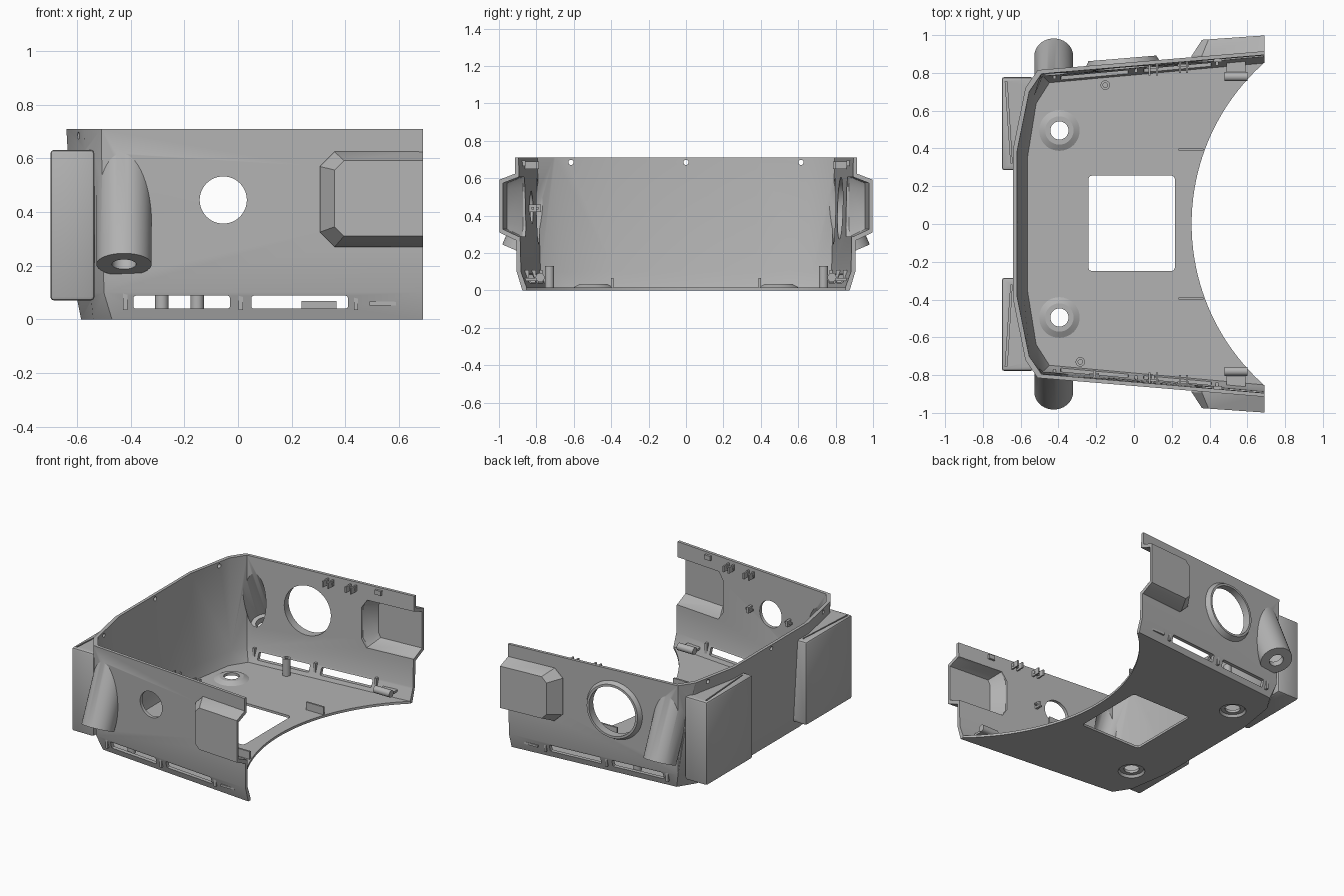
import bpy, bmesh
from math import pi
from mathutils import Vector

if "Cube" in bpy.data.objects:
    bpy.data.objects.remove(bpy.data.objects["Cube"], do_unlink=True)

grey = bpy.data.materials.new("plain grey")
grey.use_nodes = True
grey.diffuse_color = (0.45, 0.45, 0.45, 1)
grey.node_tree.nodes["Principled BSDF"].inputs["Base Color"].default_value = grey.diffuse_color


def make(name, bm):
    bmesh.ops.recalc_face_normals(bm, faces=bm.faces[:])
    mesh = bpy.data.meshes.new(name)
    bm.to_mesh(mesh)
    bm.free()
    mesh.materials.append(grey)
    ob = bpy.data.objects.new(name, mesh)
    bpy.context.scene.collection.objects.link(ob)
    return ob


def loft(name, rings, bevel=0):
    """Solid through a stack of equal-length point rings."""
    bm = bmesh.new()
    loops = [[bm.verts.new(p) for p in r] for r in rings]
    n = len(loops[0])
    for a, b in zip(loops, loops[1:]):
        for i in range(n):
            j = (i + 1) % n
            bm.faces.new((a[i], a[j], b[j], b[i]))
    bm.faces.new(loops[0])
    bm.faces.new(loops[-1])
    if bevel:
        bmesh.ops.bevel(bm, geom=bm.edges[:], offset=bevel, segments=2,
                        profile=0.5, affect='EDGES')
    return make(name, bm)


def box(name, x, y, z, bevel=0):
    y = sorted(y)
    ring = [(x[0], y[0]), (x[1], y[0]), (x[1], y[1]), (x[0], y[1])]
    return loft(name, [[(a, b, h) for a, b in ring] for h in z], bevel)


def rod(name, start, end, r0, r1=None, sides=48):
    start, end = Vector(start), Vector(end)
    d = end - start
    bm = bmesh.new()
    bmesh.ops.create_cone(bm, cap_ends=True, segments=sides, radius1=r0,
                          radius2=r0 if r1 is None else r1, depth=d.length)
    bm.transform(d.to_track_quat('Z', 'Y').to_matrix().to_4x4())
    bmesh.ops.translate(bm, verts=bm.verts[:], vec=(start + end) / 2)
    return make(name, bm)


def boolean(target, tool, op):
    tool.hide_render = True
    mod = target.modifiers.new(op.lower(), 'BOOLEAN')
    mod.operation, mod.solver, mod.object = op, 'EXACT', tool
    bpy.context.view_layer.objects.active = target
    bpy.ops.object.modifier_apply(modifier=mod.name)
    bpy.data.objects.remove(tool, do_unlink=True)


def outline(z, pts, t=0, right=0.69):
    half = [(x + t, y - t, z) for x, y in pts]
    x, y, _ = half[-1]
    half[-1] = (right, y + (right - 0.69) * 0.085, z)
    return half + [(a, -b, c) for a, b, c in reversed(half)]


def bulge(name, s, inset=0, right=0.69):
    """Faceted side bulge, tapering outward."""
    def ring(y, x0, x1, z0, z1, cut, tilt=0):
        x0, z0, z1 = x0 + inset, z0 + inset, z1 - inset
        p = [(x0, z0 + cut), (x1, z0), (right, z0), (right, z1), (x1, z1), (x0, z1 - cut)]
        return [(x, s * (y - inset + tilt * (x - x0)), z) for x, z in p]
    return loft(name, [ring(0.83, .305, .36, .27, .625, .055),
                       ring(0.89, .305, .36, .27, .625, .055, .06),
                       ring(0.975, .36, .395, .31, .592, .035, .07)])


def wall(x):
    return 0.837 + 0.083 * x


# Shell sections: bottom, chamfer line, rim
low = [(-.585, .38), (-.54, .66), (-.47, .77), (.69, .875)]
mid = [(-.605, .40), (-.55, .70), (-.50, .80), (.69, .905)]
top = [(-.64, .40), (-.575, .72), (-.51, .815), (.69, .915)]
shell = loft("shell", [outline(0, low), outline(.1, mid), outline(.71, top)])

# Outer additions
axis = Vector((0, 0.4, 0.917))
for s in (1, -1):
    side = "left" if s < 0 else "right"
    boolean(shell, bulge("side_bulge", s), 'UNION')
    base, up = Vector((-.425, s * .888, .205)), Vector((0, -s * axis.y, axis.z))
    boolean(shell, rod("vent", base, base + up * .56, .103), 'UNION')
    pad = box("rear_pad", (-.70, -.535), (s * .285, s * .778), (.07, .632), .014)
    boolean(shell, pad, 'UNION')
normal = Vector((-.083, 1, 0)).normalized()
ring = Vector((-.058, .832, .44))
boolean(shell, rod("port_collar", ring, ring + normal * .045, .205, .18, 64), 'UNION')

# Cavity
cavity = loft("cavity", [outline(.016, low, .022, .85), outline(.1, mid, .022, .85),
                         outline(.71, top, .02, .85), outline(.95, top, .02, .85)])
boolean(shell, cavity, 'DIFFERENCE')
for s in (1, -1):
    boolean(shell, bulge("bulge_hollow", s, .018, .8), 'DIFFERENCE')
    base, up = Vector((-.425, s * .888, .205)), Vector((0, -s * axis.y, axis.z))
    boolean(shell, rod("vent_hollow", base + up * .04, base + up * .42, .075), 'DIFFERENCE')
    boolean(shell, rod("vent_hole", base - up * .02, base + up * .1, .045), 'DIFFERENCE')
    # Tapered groove in the top of each rear pad
    tri = [(-.682, .755), (-.672, .755), (-.645, .32), (-.652, .32)]
    boolean(shell, loft("pad_groove", [[(x, s * y, z) for x, y in tri] for z in (.6, .7)]),
            'DIFFERENCE')
    # Low wall slots
    for x0, x1 in ((-.39, -.03), (.05, .41)):
        boolean(shell, box("slot", (x0, x1), (s * .7, s * 1), (.04, .088), .008), 'DIFFERENCE')

# Side ports, floor window, curved open edge
boolean(shell, rod("small_port", (-.055, -.7, .445), (-.055, -1, .445), .088), 'DIFFERENCE')
boolean(shell, rod("large_port", ring - normal * .1, ring + normal * .1, .165, sides=64),
        'DIFFERENCE')
boolean(shell, box("window", (-.242, .217), (-.25, .257), (-.1, .1), .02), 'DIFFERENCE')
boolean(shell, rod("open_edge", (1.445, 0, -.1), (1.445, 0, .03), 1.14, sides=160), 'DIFFERENCE')

# Floor rings and rim holes
for s in (1, -1):
    c = (-.395, s * .495)
    boolean(shell, rod("floor_ring", (*c, .008), (*c, .034), .122, .075), 'UNION')
    boolean(shell, rod("ring_recess", (*c, -.01), (*c, .016), .09, .075), 'DIFFERENCE')
    boolean(shell, rod("ring_hole", (*c, -.1), (*c, .1), .048), 'DIFFERENCE')
for y in (-.615, 0, .615):
    boolean(shell, rod("rim_hole", (-.75, y, .685), (-.5, y, .685), .014, sides=16), 'DIFFERENCE')

parts = [shell]

# Screw posts
for x, y in ((-.152, .735), (-.284, -.73)):
    post = rod("screw_post", (x, y, .01), (x, y, .13), .025, sides=24)
    boolean(post, rod("post_hole", (x, y, .06), (x, y, .2), .012, sides=16), 'DIFFERENCE')
    parts.append(post)

for s in (1, -1):
    # Floor ribs
    parts.append(box("floor_rib", (.236, .367), (s * .388, s * .4), (.01, .068)))
    # Lower brackets
    parts.append(rod("bracket_rod", (.48, s * .78, .07), (.6, s * .78, .07), .024, sides=20))
    parts.append(box("bracket_plate", (.49, .59), (s * .79, s * .885), (.052, .066)))
    # Rim clips
    for x in (.1, .26):
        y = wall(x)
        for dx in (-.022, .016):
            parts.append(box("clip_arm", (x + dx, x + dx + .01), (s * (y - .06), s * (y + .008)),
                             (.65, .69)))
        parts.append(box("clip_bridge", (x - .03, x + .03), (s * (y - .025), s * (y - .012)),
                         (.662, .678)))
    parts.append(box("rim_tab", (.42, .465), (s * (wall(.44) - .015), s * (wall(.44) + .008)),
                     (.665, .695)))
    # Hooks above the slots
    for x in (-.42, .01, .44):
        parts.append(box("floor_hook", (x - .008, x + .008),
                         (s * (wall(x) - .035), s * (wall(x) + .003)), (.035, .11)))

# Hooks beside the small port
for x in (-.21, .1):
    y = -wall(x)
    parts.append(box("port_hook", (x - .008, x + .008), (y - .004, y + .045), (.42, .46)))
    parts.append(box("port_hook_bar", (x - .025, x + .025), (y + .02, y + .032), (.434, .446)))

bpy.ops.object.select_all(action='DESELECT')
for ob in parts:
    ob.select_set(True)
bpy.context.view_layer.objects.active = shell
bpy.ops.object.shade_smooth_by_angle(angle=pi / 7)
